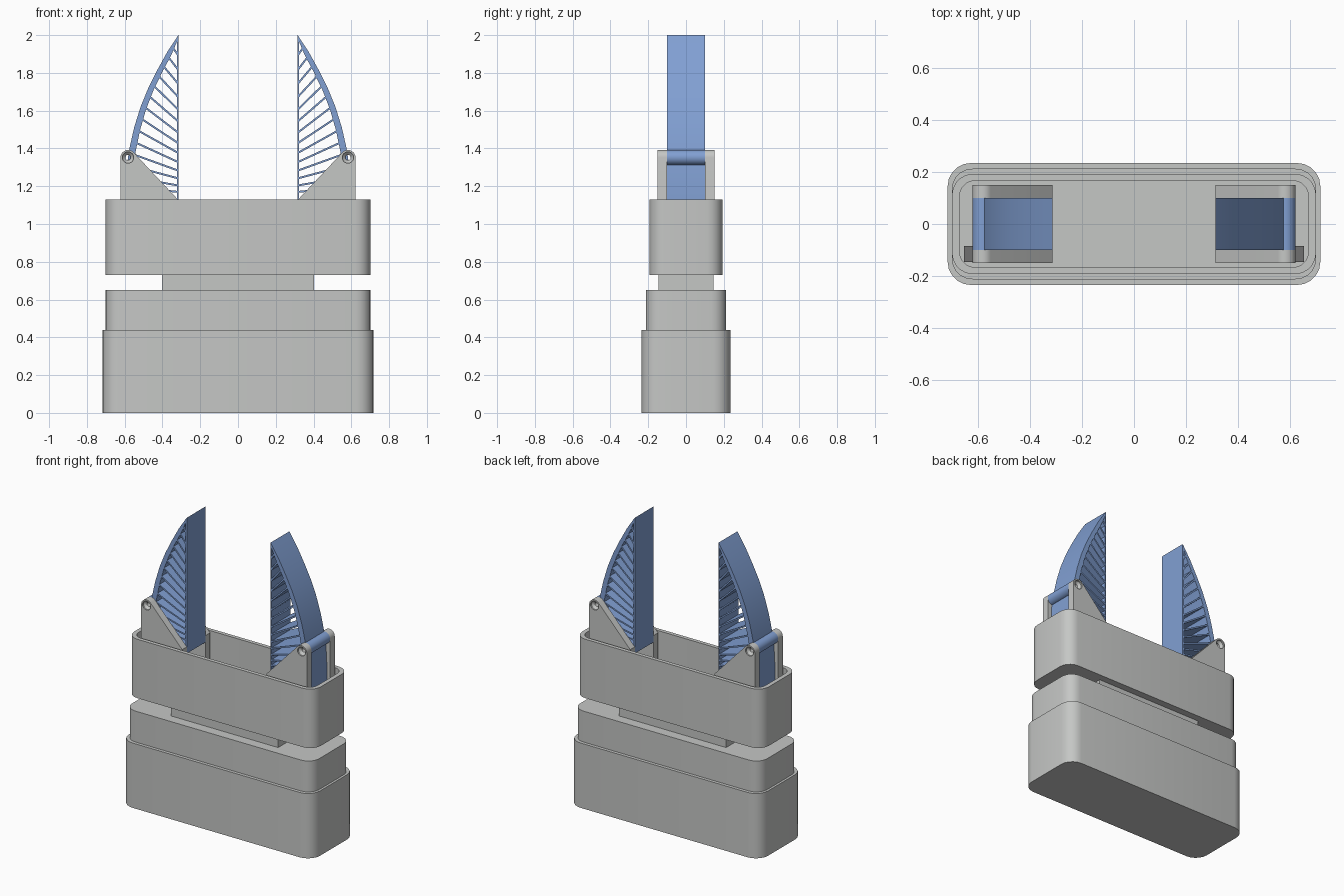
import bpy, bmesh, math
from mathutils import Vector

cube = bpy.data.objects.get("Cube")
if cube:
    bpy.data.objects.remove(cube, do_unlink=True)


def material(name, rgb):
    m = bpy.data.materials.new(name)
    m.use_nodes = True
    m.diffuse_color = (*rgb, 1)
    m.node_tree.nodes["Principled BSDF"].inputs["Base Color"].default_value = (*rgb, 1)
    return m


GREY = material("light grey", (0.56, 0.57, 0.56))
DARK = material("dark grey", (0.16, 0.16, 0.16))
BLUE = material("soft blue", (0.22, 0.35, 0.65))


def finish(name, bm, mat, smooth=True):
    bmesh.ops.recalc_face_normals(bm, faces=bm.faces)
    me = bpy.data.meshes.new(name)
    bm.to_mesh(me)
    bm.free()
    me.materials.append(mat)
    ob = bpy.data.objects.new(name, me)
    bpy.context.collection.objects.link(ob)
    if smooth:
        bpy.ops.object.select_all(action='DESELECT')
        ob.select_set(True)
        bpy.context.view_layer.objects.active = ob
        bpy.ops.object.shade_smooth_by_angle(angle=math.radians(30))
    return ob


def arc(cx, cz, r, a0, a1, n):
    angles = [math.radians(a0 + (a1 - a0) * i / n) for i in range(n + 1)]
    return [(cx + r * math.cos(a), cz + r * math.sin(a)) for a in angles]


def rounded_rect(hx, hy, r):
    pts = []
    for k, (sx, sy) in enumerate([(1, 1), (-1, 1), (-1, -1), (1, -1)]):
        pts += arc(sx * (hx - r), sy * (hy - r), r, k * 90, k * 90 + 90, 5)
    return pts


def loft(name, rings, mat):
    """Stack rounded rectangles (half x, half y, radius, z) into a closed shell."""
    bm = bmesh.new()
    loops = [[bm.verts.new((x, y, z)) for x, y in rounded_rect(hx, hy, r)]
             for hx, hy, r, z in rings]
    for a, b in zip(loops, loops[1:]):
        for i in range(len(a)):
            j = (i + 1) % len(a)
            bm.faces.new((a[i], a[j], b[j], b[i]))
    bm.faces.new(loops[0])
    bm.faces.new(loops[-1])
    return finish(name, bm, mat)


def add_prism(bm, pts, y0, y1):
    """Extrude an x-z outline between two depths."""
    a = [bm.verts.new((x, y0, z)) for x, z in pts]
    b = [bm.verts.new((x, y1, z)) for x, z in pts]
    for i in range(len(a)):
        j = (i + 1) % len(a)
        bm.faces.new((a[i], a[j], b[j], b[i]))
    bm.faces.new(a)
    bm.faces.new(b)


def box(name, lo, hi, mat):
    bm = bmesh.new()
    add_prism(bm, [(lo[0], lo[2]), (hi[0], lo[2]), (hi[0], hi[2]), (lo[0], hi[2])], lo[1], hi[1])
    return finish(name, bm, mat, False)


# Stepped base, neck and open cup
loft("base", [(.718, .235, .09, 0), (.718, .235, .09, .44),
              (.702, .213, .08, .44), (.702, .213, .08, .65)], GREY)
box("neck", (-.403, -.145, .64), (.403, .145, .74), GREY)
FLOOR = .82
loft("cup", [(.701, .193, .08, .73), (.701, .193, .08, 1.13),
             (.672, .167, .06, 1.13), (.672, .167, .06, FLOOR)], GREY)

HX, HZ, HR = .582, 1.352, .04      # hinge centre and radius
INNER, HALF = .314, .101           # grip face x, finger half depth
OUTLINE = [(.316, 2), (.375, 1.91), (.43, 1.81), (.475, 1.72), (.516, 1.62), (.55, 1.51),
           (.575, 1.4), (.59, 1.3), (.598, 1.15), (.6, FLOOR)]


def outer_x(z):
    for (x0, z0), (x1, z1) in zip(OUTLINE, OUTLINE[1:]):
        if z0 >= z >= z1:
            return x0 + (x1 - x0) * (z0 - z) / (z0 - z1)
    return INNER


def finger(side, s):
    flip = lambda pts: [(s * x, z) for x, z in pts]
    # Curved outer beam
    bm = bmesh.new()
    inside = [(max(x - .022 - .02 * (2 - z), INNER), z - .012) for x, z in OUTLINE]
    add_prism(bm, flip(OUTLINE + inside[::-1]), -HALF, HALF)
    finish(side + "_finger_beam", bm, BLUE)
    # Flat grip strip with foot
    bm = bmesh.new()
    add_prism(bm, flip([(INNER, 1.08), (INNER + .01, 1.08), (INNER + .01, 1.985),
                        (INNER, 2)]), -HALF, HALF)
    add_prism(bm, flip([(INNER, 1.08), (.59, 1.08), (.59, 1.11), (INNER, 1.11)]), -HALF, HALF)
    finish(side + "_grip_strip", bm, BLUE, False)
    # Ribs fan from nearly level at the foot to steep at the tip
    bm = bmesh.new()
    for i in range(14):
        z = 1.17 + .0325 * i + .0018 * i * i
        d = Vector((1, .1 + 1.2 * (i / 12) ** 1.1)).normalized()
        p = Vector((INNER + .005, z))
        q = p.copy()
        while q.x < outer_x(q.y) - .015:
            q += d * .004
        n = Vector((-d.y, d.x)) * .005
        add_prism(bm, flip([tuple(v) for v in (p - n, q - n, q + n, p + n)]), -HALF, HALF)
    finish(side + "_ribs", bm, BLUE, False)

    # Hinge tube: ring section swept along y
    bm = bmesh.new()
    tube(bm, s * HX, HZ, [(HR, -HALF), (HR, HALF), (.014, HALF), (.014, -HALF)])
    finish(side + "_hinge_tube", bm, BLUE)

    # Pair of bracket plates with countersunk hinge holes
    for label, t in (("front", -1), ("back", 1)):
        bm = bmesh.new()
        pts = [(HX + HR, FLOOR)] + arc(HX, HZ, HR, 0, 138, 10) + [(INNER, 1.125), (INNER, FLOOR)]
        add_prism(bm, flip(pts), t * HALF, t * .15)
        plate = finish(f"{side}_{label}_bracket", bm, GREY)
        bm = bmesh.new()
        tube(bm, s * HX, HZ, [(0, t * .09), (.014, t * .09), (.014, t * .125),
                              (.03, t * .14), (.03, t * .16), (0, t * .16)], closed=False)
        cutter = finish(f"{side}_{label}_hole_cutter", bm, GREY, False)
        cutter.hide_render = True
        cutter.hide_set(True)
        mod = plate.modifiers.new("hole", 'BOOLEAN')
        mod.operation = 'DIFFERENCE'
        mod.solver = 'EXACT'
        mod.object = cutter
        bpy.ops.object.select_all(action='DESELECT')
        plate.select_set(True)
        bpy.context.view_layer.objects.active = plate
        bpy.ops.object.modifier_apply(modifier=mod.name)
        bpy.data.objects.remove(cutter, do_unlink=True)

    # Small dark stop beside the bracket
    xs = sorted((s * .622, s * .655))
    box(side + "_stop", (xs[0], -.147, FLOOR), (xs[1], -.085, FLOOR + .08), DARK)


def tube(bm, cx, cz, section, closed=True, n=24):
    """Revolve (radius, y) points about a hinge axis."""
    rings = []
    for r, y in section:
        if r == 0:
            rings.append([bm.verts.new((cx, y, cz))] * n)
        else:
            rings.append([bm.verts.new((x, y, z)) for x, z in arc(cx, cz, r, 0, 360, n)[:-1]])
    pairs = list(zip(rings, rings[1:])) + ([(rings[-1], rings[0])] if closed else [])
    for a, b in pairs:
        for i in range(n):
            j = (i + 1) % n
            bm.faces.new(list(dict.fromkeys((a[i], a[j], b[j], b[i]))))


finger("left", 1)
finger("right", -1)
